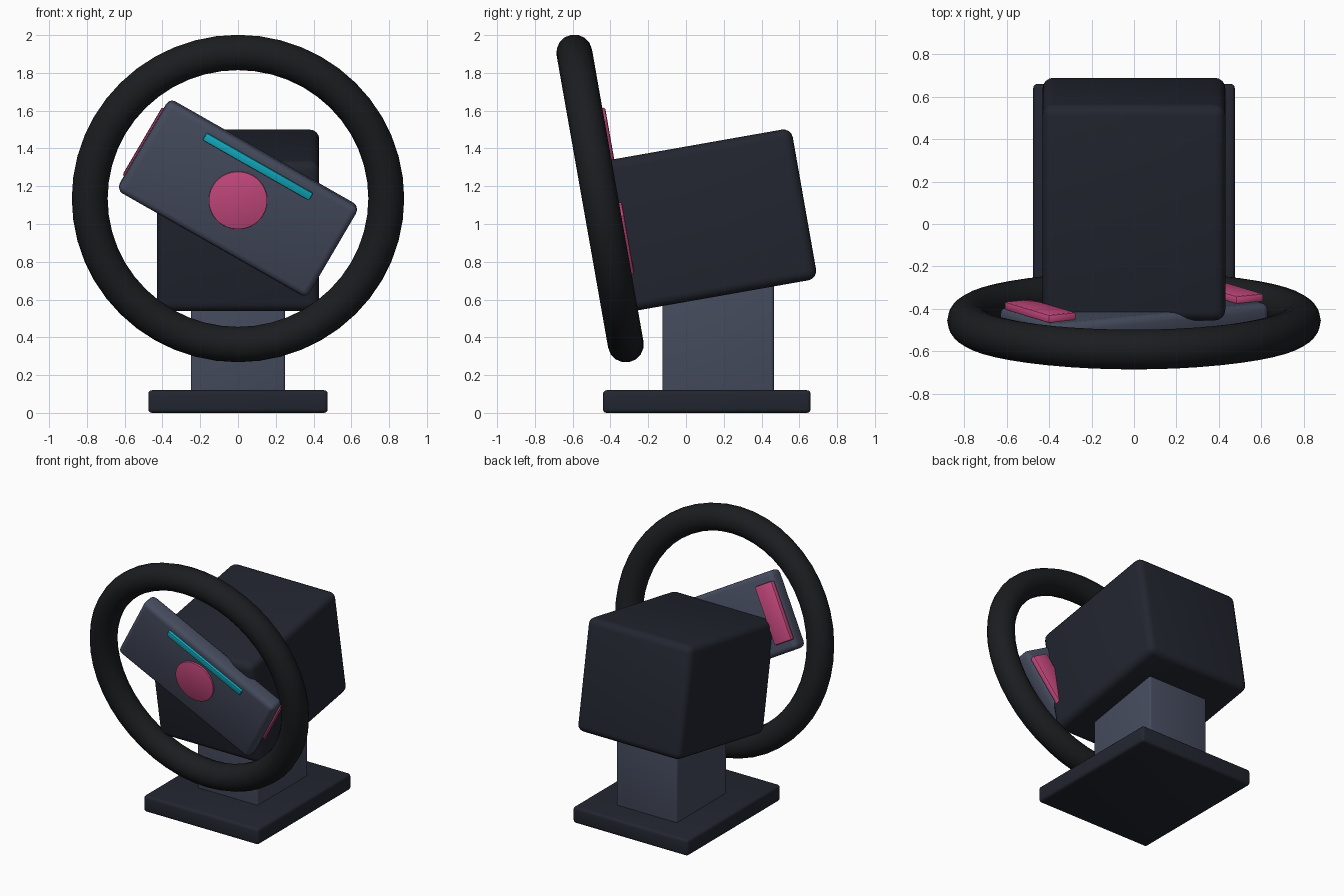
import bpy
from math import radians
from mathutils import Matrix, Vector

if "Cube" in bpy.data.objects:
    bpy.data.objects.remove(bpy.data.objects["Cube"])


def material(name, color):
    m = bpy.data.materials.new(name)
    m.diffuse_color = (*color, 1)
    m.use_nodes = True
    m.node_tree.nodes["Principled BSDF"].inputs["Base Color"].default_value = m.diffuse_color
    return m


RUBBER = material("rubber", (0.011, 0.012, 0.014))
DARK = material("dark_shell", (0.016, 0.019, 0.029))
SLATE = material("slate", (0.062, 0.073, 0.115))
PINK = material("pink", (0.60, 0.07, 0.22))
TEAL = material("teal", (0.006, 0.42, 0.54))

# Frames: wheel leans back 10 degrees, its centre panel is turned 30 degrees
FLAT = Matrix.Identity(4)
WHEEL = Matrix.Translation((0, -0.455, 1.135)) @ Matrix.Rotation(radians(10), 4, 'X')
TURNED = WHEEL @ Matrix.Rotation(radians(30), 4, 'Y')


def finish(name, mat, matrix, bevel=0, segments=3):
    ob = bpy.context.object
    ob.name = name
    ob.data.materials.append(mat)
    ob.data.transform(matrix)
    if bevel:
        mod = ob.modifiers.new("Bevel", 'BEVEL')
        mod.width, mod.segments = bevel, segments
        mod.limit_method = 'ANGLE'
        bpy.ops.object.modifier_apply(modifier=mod.name)
    bpy.ops.object.shade_smooth_by_angle(angle=radians(35))
    return ob


def box(name, mat, frame, low, high, bevel, segments=3):
    low, high = Vector(low), Vector(high)
    bpy.ops.mesh.primitive_cube_add(size=1)
    local = Matrix.Translation((low + high) / 2) @ Matrix.Diagonal((*(high - low), 1))
    return finish(name, mat, frame @ local, bevel, segments)


# Stand
box("base_plate", DARK, FLAT, (-0.475, -0.44, 0), (0.475, 0.66, 0.12), 0.02)
box("column", SLATE, FLAT, (-0.25, -0.125, 0.1), (0.25, 0.465, 0.85), 0.015)

# Motor housing, leaning with the wheel
box("motor_housing", DARK, WHEEL, (-0.43, 0.026, -0.618), (0.43, 1.061, 0.192), 0.05, 4)

# Wheel rim
bpy.ops.mesh.primitive_torus_add(major_radius=0.785, minor_radius=0.095,
                                 major_segments=48, minor_segments=16)
finish("wheel_rim", RUBBER, WHEEL @ Matrix.Rotation(radians(90), 4, 'X'))

# Turned centre panel with its display strip and round button
box("centre_panel", SLATE, TURNED, (-0.58, -0.05, -0.28), (0.58, 0.075, 0.28), 0.035)
box("display_strip", TEAL, TURNED, (-0.325, -0.068, 0.188), (0.325, -0.04, 0.232), 0.006, 2)
bpy.ops.mesh.primitive_cylinder_add(vertices=40, radius=0.155, depth=0.03)
finish("centre_button", PINK,
       TURNED @ Matrix.Translation((0, -0.047, 0)) @ Matrix.Rotation(radians(90), 4, 'X'), 0.004, 2)

# Shift paddles behind the panel
for side, x in (("left", -0.51), ("right", 0.51)):
    box(side + "_paddle", PINK, TURNED, (x - 0.075, 0.07, -0.21), (x + 0.075, 0.11, 0.21), 0.01, 2)
